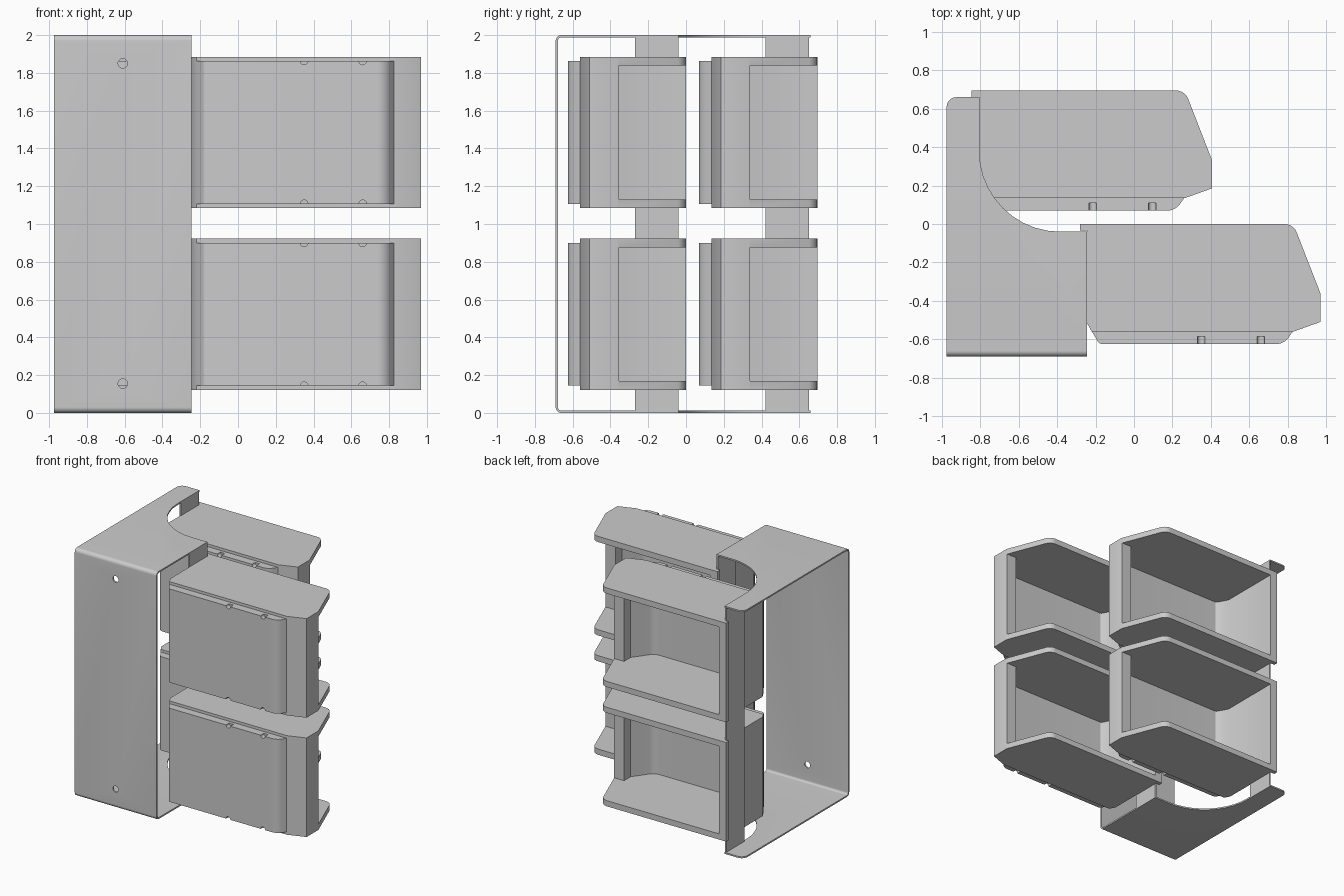
import bpy, bmesh, math
from mathutils import Vector, Matrix

if "Cube" in bpy.data.objects:
    bpy.data.objects.remove(bpy.data.objects["Cube"])

grey = bpy.data.materials.new("plain grey")
grey.use_nodes = True
COLOUR = (0.6, 0.6, 0.6, 1)
grey.diffuse_color = COLOUR
grey.node_tree.nodes["Principled BSDF"].inputs["Base Color"].default_value = COLOUR


def rounded(points, steps=10):
    """Outline from (u, v) corners, or (u, v, radius) for rounded ones."""
    out, n = [], len(points)
    for i, q in enumerate(points):
        p = Vector((q[0], q[1], 0))
        if len(q) == 2:
            out.append(p)
            continue
        a, b = ((Vector((*points[j % n][:2], 0)) - p).normalized() for j in (i - 1, i + 1))
        half = a.angle(b) / 2
        reach = q[2] / math.tan(half)
        centre = p + (a + b).normalized() * q[2] / math.sin(half)
        start = (p + a * reach - centre).normalized()
        end = (p + b * reach - centre).normalized()
        out += [centre + start.slerp(end, k / steps) * q[2] for k in range(steps + 1)]
    return out


def prism(name, points, low, high, axis="z"):
    """Extrude an outline along z (points are x, y) or x (points are y, z)."""
    bm = bmesh.new()
    face = bm.faces.new([bm.verts.new((p.x, p.y, low)) for p in rounded(points)])
    new = bmesh.ops.extrude_face_region(bm, geom=[face])["geom"]
    bmesh.ops.translate(bm, vec=(0, 0, high - low),
                        verts=[v for v in new if isinstance(v, bmesh.types.BMVert)])
    if axis == "x":
        for v in bm.verts:
            v.co = v.co.zxy
    bmesh.ops.recalc_face_normals(bm, faces=bm.faces)
    return finish(name, bm)


def rod(name, radius, x, z, y0, y1):
    """Round bar lying along y."""
    bm = bmesh.new()
    bmesh.ops.create_cone(bm, cap_ends=True, segments=24, radius1=radius, radius2=radius,
                          depth=y1 - y0, matrix=Matrix.Translation((x, (y0 + y1) / 2, z))
                          @ Matrix.Rotation(math.pi / 2, 4, "X"))
    return finish(name, bm)


def finish(name, bm):
    mesh = bpy.data.meshes.new(name)
    bm.to_mesh(mesh)
    bm.free()
    mesh.materials.append(grey)
    obj = bpy.data.objects.new(name, mesh)
    bpy.context.collection.objects.link(obj)
    return obj


def combine(obj, *operations):
    """Apply (operation, tool) booleans and discard the tools."""
    for operation, tool in operations:
        mod = obj.modifiers.new(operation, "BOOLEAN")
        mod.operation, mod.solver, mod.object = operation, "EXACT", tool
    bpy.context.view_layer.update()
    mesh = bpy.data.meshes.new_from_object(
        obj.evaluated_get(bpy.context.evaluated_depsgraph_get()))
    obj.modifiers.clear()
    obj.data = mesh
    for _, tool in operations:
        bpy.data.objects.remove(tool)


def smooth(obj):
    bpy.ops.object.select_all(action="DESELECT")
    obj.select_set(True)
    bpy.context.view_layer.objects.active = obj
    bpy.ops.object.shade_smooth_by_angle(angle=math.radians(30))


# Folded sheet bracket: front plate with a shaped flange at top and bottom
T = 0.012
bracket = prism("bracket", [(-0.975, -0.8), (-0.245, -0.8), (-0.245, -0.04),
                            (-0.805, -0.04, 0.42), (-0.805, 0.66), (-0.975, 0.66, 0.05)], 0, 2)
fold = prism("fold", [(-0.69, 0, 0.03), (0.8, 0), (0.8, 2), (-0.69, 2, 0.03)], -1.2, 0, "x")
inside = prism("inside", [(-0.69 + T, T, 0.018), (0.9, T), (0.9, 2 - T),
                          (-0.69 + T, 2 - T, 0.018)], -1.3, 0.1, "x")
combine(bracket, ("INTERSECT", fold), ("DIFFERENCE", inside),
        *[("DIFFERENCE", rod("hole", 0.025, -0.61, z, -0.75, -0.6)) for z in (0.155, 1.85)])
smooth(bracket)

# Upright strips that carry the bins
for name, x, y in (("front_strip", -0.245, -0.04), ("back_strip", -0.805, 0.65)):
    prism(name, [(y - 0.23, T / 2), (y, T / 2), (y, 2 - T / 2), (y - 0.23, 2 - T / 2)],
          x - T, x, "x")

# One bin, open to the back and notched at the far end
H, STEP, PLATE = 0.8, 0.022, 0.046
bin_shell = prism("front_lower_bin", [
    (-0.28, 0), (0.83, 0, 0.07), (0.97, -0.36), (0.97, -0.51), (0.83, -0.56),
    (-0.22, -0.56), (-0.245, -0.515), (-0.245, -0.035), (-0.28, -0.035)], 0, H)
front_wall = prism("front_wall", [
    (-0.225, -0.53), (-0.225, -0.55), (-0.18, -0.625, 0.03), (0.78, -0.625, 0.08),
    (0.83, -0.555), (0.83, -0.53)], STEP, H - STEP)
cavity = prism("cavity", [
    (-0.215, 0.1), (-0.215, -0.50), (-0.165, -0.59, 0.02), (0.77, -0.59, 0.08),
    (0.88, -0.44), (0.88, -0.355), (1.2, -0.355), (1.2, 0.1)], PLATE, H - PLATE)
grooves = [("DIFFERENCE", rod("groove", 0.02, x, z, -0.65, -0.585))
           for x in (0.35, 0.66) for z in (STEP, H - STEP)]
combine(bin_shell, ("UNION", front_wall), ("DIFFERENCE", cavity), *grooves)
smooth(bin_shell)

# Four bins: two levels in each of two staggered rows
for row, dx, dy in (("front", 0, 0), ("back", -0.565, 0.695)):
    for level, z in (("lower", 0.122), ("upper", 1.085)):
        name = f"{row}_{level}_bin"
        if name == bin_shell.name:
            copy = bin_shell
        else:
            copy = bpy.data.objects.new(name, bin_shell.data)
            bpy.context.collection.objects.link(copy)
        copy.location = (dx, dy, z)
